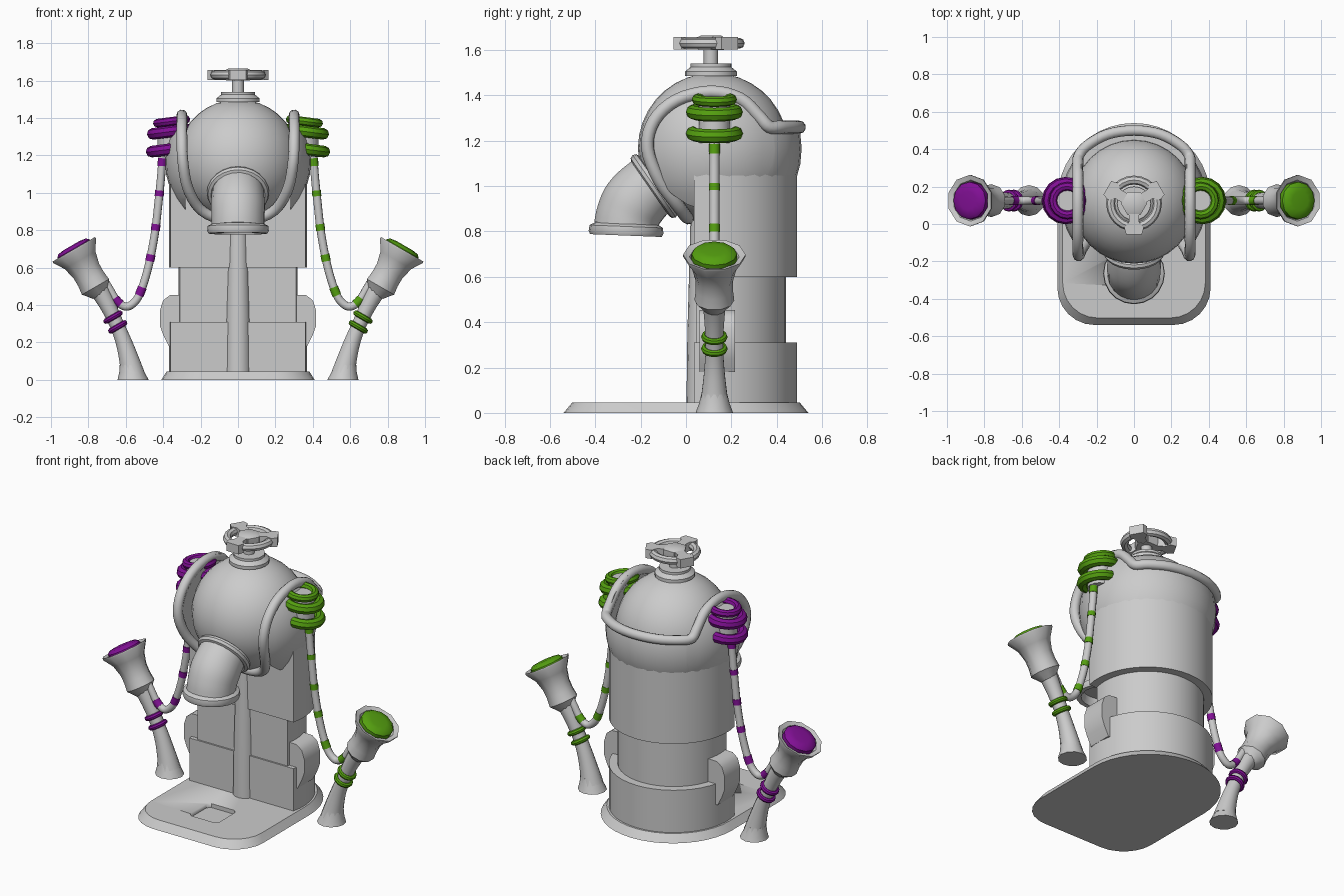
import bpy, bmesh, math
from mathutils import Vector, Matrix

if "Cube" in bpy.data.objects:
    bpy.data.objects.remove(bpy.data.objects["Cube"])

CY = 0.12  # y of the body axis


def material(name, rgb):
    m = bpy.data.materials.new(name)
    m.diffuse_color = (*rgb, 1)
    m.use_nodes = True
    m.node_tree.nodes["Principled BSDF"].inputs["Base Color"].default_value = m.diffuse_color
    return m


GREEN = material("green", (0.09, 0.35, 0.005))
PURPLE = material("purple", (0.22, 0.005, 0.30))


def finish(name, bm, mat=None, angle=40):
    bmesh.ops.recalc_face_normals(bm, faces=bm.faces)
    me = bpy.data.meshes.new(name)
    bm.to_mesh(me)
    bm.free()
    ob = bpy.data.objects.new(name, me)
    bpy.context.collection.objects.link(ob)
    if mat:
        me.materials.append(mat)
    bpy.ops.object.select_all(action='DESELECT')
    ob.select_set(True)
    bpy.context.view_layer.objects.active = ob
    bpy.ops.object.shade_smooth_by_angle(angle=math.radians(angle))
    return ob


def skin(bm, rings, closed=False, caps=True):
    vs = [[bm.verts.new(p) for p in r] for r in rings]
    n, m = len(vs[0]), len(vs)
    for i in range(m if closed else m - 1):
        a, b = vs[i], vs[(i + 1) % m]
        for j in range(n):
            k = (j + 1) % n
            bm.faces.new((a[j], a[k], b[k], b[j]))
    if caps and not closed:
        bm.faces.new(vs[0])
        bm.faces.new(vs[-1])


def prism(name, pts, c0, c1, top=1.0, m=Matrix()):
    bm = bmesh.new()
    skin(bm, [[m @ Vector((x, y, c0)) for x, y in pts],
              [m @ Vector((x * top, y * top, c1)) for x, y in pts]])
    return finish(name, bm)


def lathe(name, prof, loc, axis=(0, 0, 1), segs=24, mat=None, closed=False):
    q = Vector(axis).to_track_quat('Z', 'Y')
    bm = bmesh.new()
    skin(bm, [[Vector(loc) + q @ Vector((r * math.cos(t), r * math.sin(t), z))
               for t in [2 * math.pi * j / segs for j in range(segs)]] for r, z in prof], closed)
    return finish(name, bm, mat)


def torus(name, R, r, loc, axis=(0, 0, 1), segs=24, mat=None, sides=8):
    prof = [(R + r * math.cos(2 * math.pi * i / sides), r * math.sin(2 * math.pi * i / sides))
            for i in range(sides)]
    return lathe(name, prof, loc, axis, segs, mat, True)


def spline(pts, n=6):
    """Catmull-Rom curve; points may carry a radius as fourth value"""
    P = [Vector(p) for p in pts]
    P = [2 * P[0] - P[1]] + P + [2 * P[-1] - P[-2]]
    out = []
    for i in range(1, len(P) - 2):
        a, b, c, d = P[i - 1:i + 3]
        for t in [k / n for k in range(n)]:
            out.append(0.5 * (2 * b + (c - a) * t + (2 * a - 5 * b + 4 * c - d) * t * t
                              + (3 * b - a - 3 * c + d) * t ** 3))
    return out + [P[-2]]


def add_tube(bm, path, segs=10):
    """path of (x, y, z, radius), with a twist-free frame"""
    P = [p.to_3d() for p in path]
    rings, u, t0 = [], None, None
    for i, p in enumerate(P):
        t = (P[min(i + 1, len(P) - 1)] - P[max(i - 1, 0)]).normalized()
        u = t.orthogonal().normalized() if u is None else t0.rotation_difference(t) @ u
        v, t0 = t.cross(u), t
        rings.append([p + path[i][3] * (u * math.cos(a) + v * math.sin(a))
                      for a in [2 * math.pi * j / segs for j in range(segs)]])
    skin(bm, rings)


def tube(name, path, segs=10, mat=None):
    bm = bmesh.new()
    add_tube(bm, path, segs)
    return finish(name, bm, mat, 50)


def arc(cx, cy, r, a0, a1, n):
    return [(cx + r * math.cos(math.radians(a0 + (a1 - a0) * i / n)),
             cy + r * math.sin(math.radians(a0 + (a1 - a0) * i / n))) for i in range(n + 1)]


# base plate with drip recess
base = prism("base_plate", arc(0, .13, .41, 0, 180, 20) + arc(-.21, -.34, .2, 180, 270, 6)
             + arc(.21, -.34, .2, 270, 360, 6), 0, .045, .93)
cutter = prism("recess_cutter", [(-.08, -.35), (.08, -.35), (.1, -.33), (.1, -.17),
                                 (.08, -.15), (-.08, -.15), (-.1, -.17), (-.1, -.33)], .02, .08)
mod = base.modifiers.new("recess", 'BOOLEAN')
mod.operation, mod.object, mod.solver = 'DIFFERENCE', cutter, 'EXACT'
bpy.context.view_layer.objects.active = base
bpy.ops.object.modifier_apply(modifier="recess")
bpy.data.objects.remove(cutter)

# column sections, round at the back and flat in front
for name, r, y, z0, z1 in (("column_foot", .37, .035, .04, .31),
                           ("column_waist", .32, .045, .31, .60),
                           ("column_top", .37, .035, .60, 1.2)):
    a = math.degrees(math.asin((CY - y) / r))
    prism(name, arc(0, CY, r, -a, 180 + a, 24), z0, z1)
tube("front_pipe", [Vector((0, .072, z, r)) for z, r in
                    ((.04, .07), (.35, .066), (.6, .059), (.95, .05))], 16)

# inner tank
bm = bmesh.new()
bmesh.ops.create_uvsphere(bm, u_segments=32, v_segments=18, radius=.332,
                          matrix=Matrix.Translation((0, CY, 1.167)))
finish("tank", bm)


# outer shell: side domes and back bowl, cut from one larger sphere
def sphere_piece(name, cuts, fill):
    bm = bmesh.new()
    bmesh.ops.create_uvsphere(bm, u_segments=32, v_segments=18, radius=.39,
                              matrix=Matrix.Translation((0, CY, 1.165)))
    for co, no in cuts:
        res = bmesh.ops.bisect_plane(bm, geom=bm.verts[:] + bm.edges[:] + bm.faces[:],
                                     plane_co=co, plane_no=no, clear_outer=True)
        if fill:
            edges = [e for e in res['geom_cut'] if isinstance(e, bmesh.types.BMEdge)]
            bmesh.ops.contextual_create(bm, geom=edges)
    finish(name, bm)


for s in (1, -1):
    sphere_piece("side_dome", [((s * .28, 0, 0), (-s, 0, 0))], True)
sphere_piece("back_bowl", [((0, 0, 1.26), (0, 0, 1)), ((0, .04, 0), (0, -1, 0)),
                           ((.28, 0, 0), (1, 0, 0)), ((-.28, 0, 0), (-1, 0, 0))], False)

# rail following the shell opening
half = [(.12, 0, .868), (.21, -.04, .92), (.27, -.12, 1.03), (.295, -.17, 1.17),
        (.30, -.14, 1.29), (.30, -.04, 1.38), (.30, .11, 1.416), (.30, .24, 1.385),
        (.30, .32, 1.31), (.295, .365, 1.263), (.25, .42, 1.26), (.14, .48, 1.26)]
loop = [(0, .01, .86)] + half + [(0, .50, 1.26)] + [(-x, y, z) for x, y, z in half[::-1]] + [(0, .01, .86)]
tube("shell_rail", spline([(*p, .029) for p in loop], 4))

# spout elbow with collar and lip
tube("spout", spline([(0, -.08, 1.04, .135), (0, -.16, .995, .14), (0, -.225, .93, .145),
                      (0, -.255, .87, .142), (0, -.265, .82, .142)], 4), 20)
torus("spout_collar", .145, .022, (0, -.14, 1.0), (0, -.82, -.57))
lathe("spout_lip", [(.12, .06), (.145, .05), (.162, .04), (.165, .015), (.158, 0),
                    (.13, 0), (.12, .03)], (0, -.265, .782), (0, .04, 1), 20, None, True)

# cap, stem and hand wheel on top
lathe("tank_cap", [(.115, 0), (.115, .02), (.09, .04), (.09, .055)], (0, .11, 1.485), segs=20)
lathe("wheel_stem", [(.032, 0), (.032, .1)], (0, .11, 1.53), segs=12)
lathe("wheel_hub", [(.065, 0), (.07, .02), (.07, .055), (.05, .065)], (0, .11, 1.60), segs=6)
torus("wheel_ring", .125, .024, (0, .11, 1.63))
for k in range(3):
    spoke = [(0, -.028), (.1, -.028), (.13, -.052), (.165, -.042),
             (.165, .042), (.13, .052), (.1, .028), (0, .028)]
    prism("wheel_spoke", spoke, 0, .055, 1,
          Matrix.Translation((0, .11, 1.602)) @ Matrix.Rotation(math.radians(30 + 120 * k), 4, 'Z'))

# mirrored side parts: lever, coil, hose, stand and horn
for s, side, mat in ((1, "right", GREEN), (-1, "left", PURPLE)):
    def P(x, z, y=.125):
        return Vector((s * x, y, z))

    lever = [(.28, .18), (.37, .18), (.40, .24), (.418, .29), (.418, .37), (.40, .425),
             (.365, .452), (.28, .455)]
    prism(side + "_lever", [(s * x, z) for x, z in lever], -.215, -.06, 1,
          Matrix.Rotation(math.radians(90), 4, 'X'))

    # coil on the dome
    for x, z, R, r in ((.355, 1.382, .077, .023), (.362, 1.327, .095, .031), (.368, 1.232, .095, .031)):
        torus(side + "_coil", R, r, P(x, z), (s * .13, 0, 1), 16, mat)
    lathe(side + "_coil_core", [(.07, 0), (.07, .19)], P(.36, 1.19), segs=14)

    # striped hose
    hose = spline([(*P(x, z), .022) for x, z in
                   ((.40, 1.24), (.41, 1.1), (.425, .95), (.445, .78), (.48, .6), (.525, .46),
                    (.565, .405), (.605, .392), (.65, .425), (.69, .49), (.72, .54))], 10)
    tube(side + "_hose", hose)
    bm = bmesh.new()
    band, dist = [], .06
    for a, b in zip(hose, hose[1:]):
        dist += (b - a).to_3d().length
        if dist % .175 > .12:
            band.append(Vector((*a.to_3d(), .0245)))
        elif len(band) > 1:
            add_tube(bm, band)
            band = []
        else:
            band = []
    finish(side + "_hose_bands", bm, mat, 50)

    # flared stand with two rings
    tube(side + "_stand", spline([(*P(x, z), r) for x, z, r in
                                  ((.565, .035, .066), (.58, .1, .056), (.61, .2, .045),
                                   (.65, .3, .04), (.70, .405, .045), (.76, .51, .055))], 4), 12)
    bm = bmesh.new()
    skin(bm, [[P(x, z) + Vector((r * math.cos(a), r * math.sin(a), 0))
               for a in [2 * math.pi * j / 12 for j in range(12)]]
              for x, z, r in ((.561, 0, .083), (.567, .04, .068), (.575, .08, .058))])
    finish(side + "_stand_foot", bm)
    axis = Vector((s * .5, 0, .866))
    for x, z in ((.643, .283), (.668, .335)):
        torus(side + "_stand_ring", .044, .015, P(x, z), axis, 14, mat)

    # horn and its button
    lathe(side + "_horn", [(.045, -.05), (.07, -.02), (.088, 0), (.082, .05), (.083, .1),
                           (.1, .165), (.138, .222), (.138, .232), (.11, .222), (.1, .2)],
          P(.762, .497), axis, 10)
    lathe(side + "_button", [(.1, 0), (.1, .04), (.085, .055), (.05, .06)],
          P(.762, .497) + axis * .195, axis, 12, mat)
